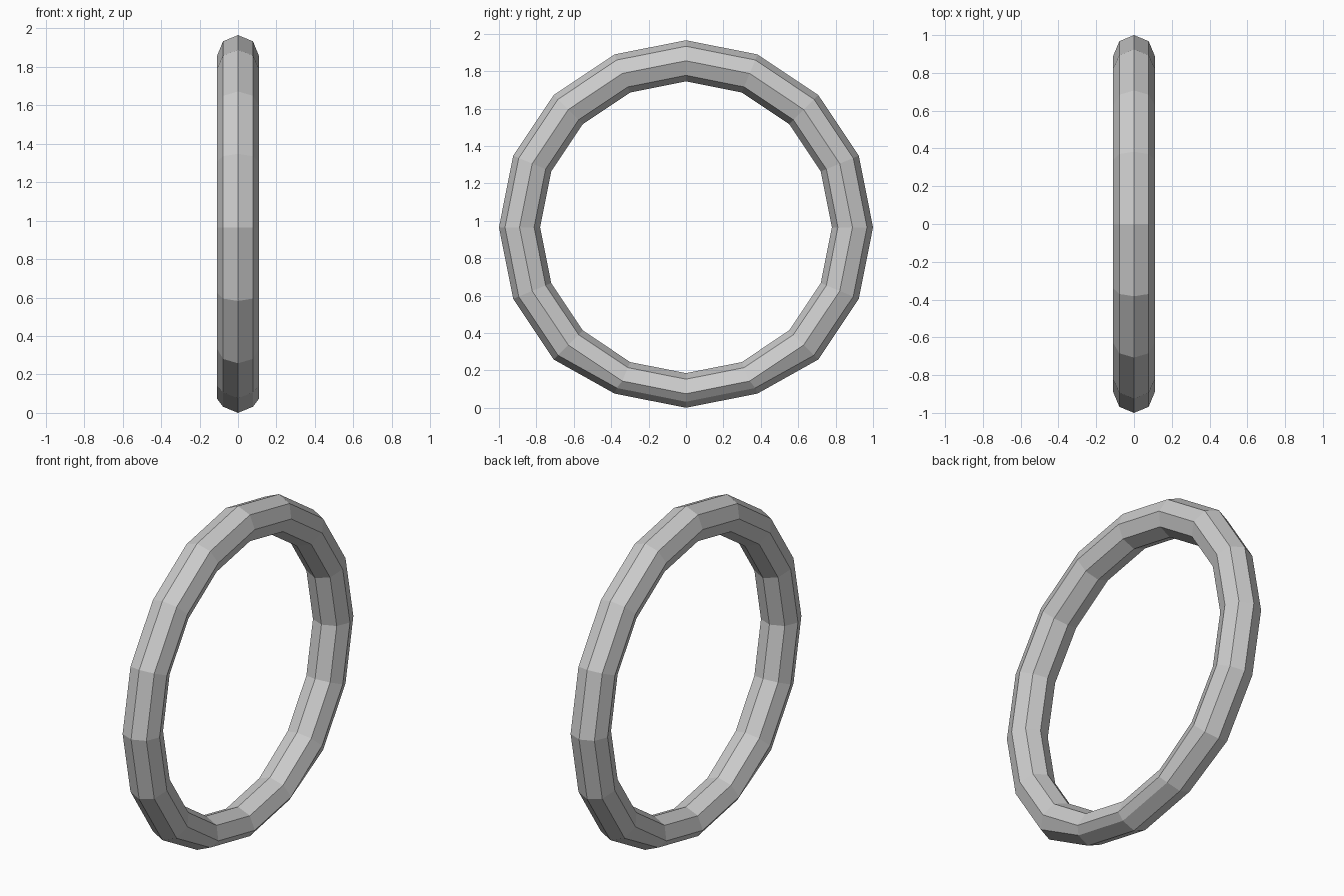
import bpy
from math import hypot, pi
from mathutils import Matrix

if "Cube" in bpy.data.objects:
    bpy.data.objects.remove(bpy.data.objects["Cube"])

R, TUBE, HUB_Z, SAG = 0.89, 0.11, 0.965, 0.035

# Low-poly tyre ring, axle along x
bpy.ops.mesh.primitive_torus_add(major_segments=16, minor_segments=8,
                                 major_radius=R, minor_radius=TUBE)
tyre = bpy.context.object
tyre.name = "tyre"
tyre.data.transform(Matrix.Rotation(pi / 2, 4, 'Y'))

# Slightly flattened tread where the tyre meets the ground
for v in tyre.data.vertices:
    radius = hypot(v.co.y, v.co.z)
    if radius > R + 0.03 and v.co.z < -0.85 * radius:
        v.co.z += SAG
    v.co.z += HUB_Z
tyre.data.update()
